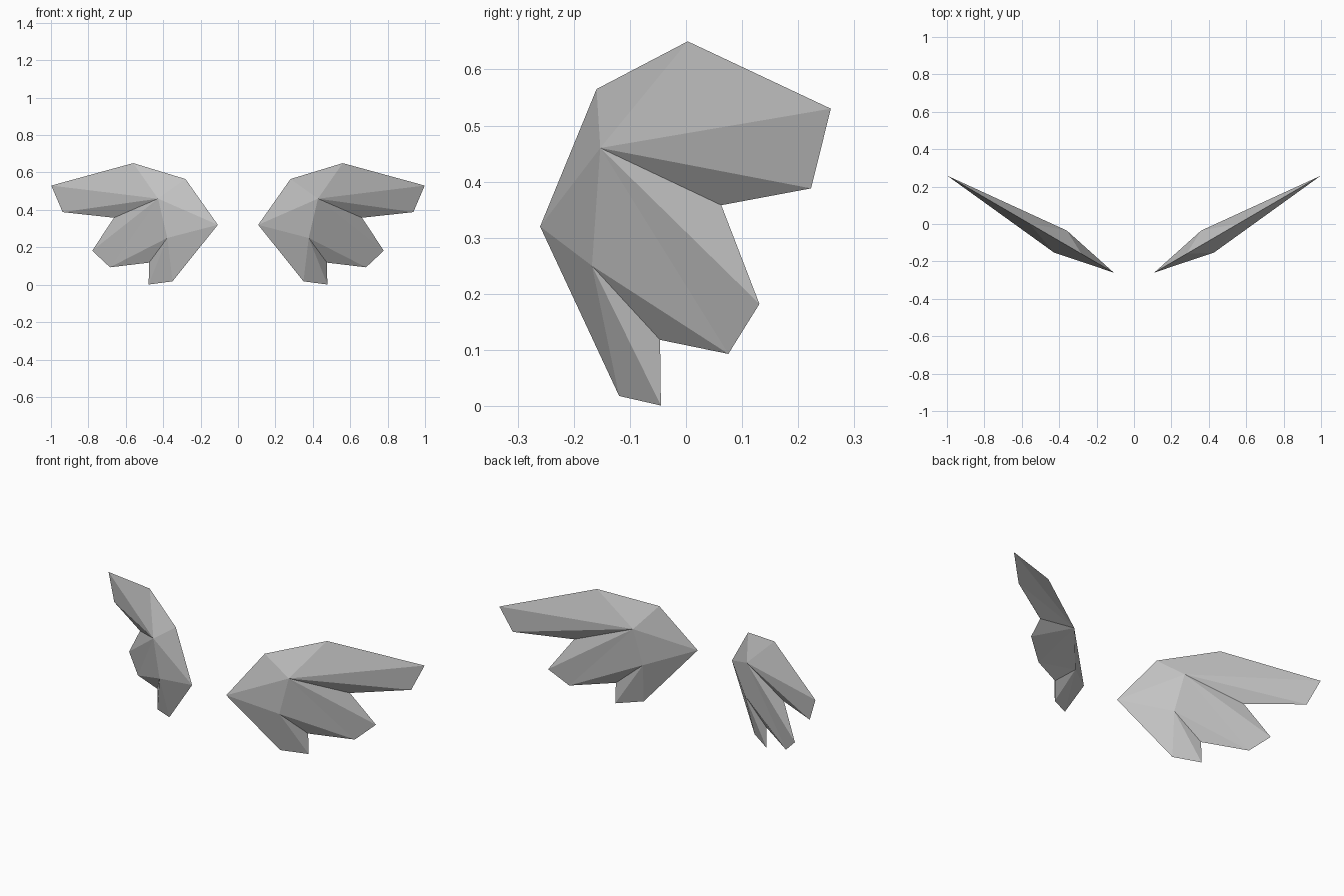
import bpy, bmesh, math
from mathutils import Vector

cube = bpy.data.objects.get("Cube")
if cube:
    bpy.data.objects.remove(cube)

# One plain grey for both wings
grey = bpy.data.materials.new("wing_grey")
grey.use_nodes = True
colour = (0.55, 0.55, 0.55, 1)
grey.diffuse_color = colour
grey.node_tree.nodes["Principled BSDF"].inputs["Base Color"].default_value = colour

# Wing outline in its own plane: distance from the root, height
OUTLINE = {
    "root": (0, 0.32), "shoulder": (0.2, 0.565), "crest": (0.523, 0.65),
    "tip": (1.03, 0.53), "tip_low": (0.96, 0.388), "upper_notch": (0.642, 0.358),
    "mid_top": (0.777, 0.182), "mid_low": (0.667, 0.093), "lower_notch": (0.425, 0.118),
    "small_out": (0.428, 0.001), "small_in": (0.28, 0.018),
}
# Ridge peaks, raised on both faces: distance, height, half thickness
PEAKS = {"upper_hub": (0.33, 0.46, 0.068), "lower_hub": (0.28, 0.25, 0.056)}

# Facets fan out from each peak
FANS = {
    "upper_hub": ["lower_hub", "root", "shoulder", "crest", "tip", "tip_low",
                  "upper_notch", "mid_top", "mid_low", "lower_hub"],
    "lower_hub": ["mid_low", "lower_notch", "small_out", "small_in", "root"],
}
SWEEP = math.radians(30.2)
ROOT = Vector((0.108, -0.26))


def place(u, z, depth, side):
    """Turn wing-plane coordinates into a swept-back position."""
    x = ROOT.x + u * math.cos(SWEEP) - depth * math.sin(SWEEP)
    y = ROOT.y + u * math.sin(SWEEP) + depth * math.cos(SWEEP)
    return (side * x, y, z)


def make_wing(name, side):
    bm = bmesh.new()
    rim = {k: bm.verts.new(place(u, z, 0, side)) for k, (u, z) in OUTLINE.items()}
    for face in (-1, 1):
        verts = dict(rim)
        for k, (u, z, d) in PEAKS.items():
            verts[k] = bm.verts.new(place(u, z, face * d, side))
        for hub, ring in FANS.items():
            for a, b in zip(ring, ring[1:]):
                bm.faces.new((verts[hub], verts[a], verts[b]))
    bmesh.ops.recalc_face_normals(bm, faces=bm.faces)
    mesh = bpy.data.meshes.new(name)
    bm.to_mesh(mesh)
    bm.free()
    mesh.materials.append(grey)
    bpy.context.collection.objects.link(bpy.data.objects.new(name, mesh))


make_wing("left_wing", 1)
make_wing("right_wing", -1)
